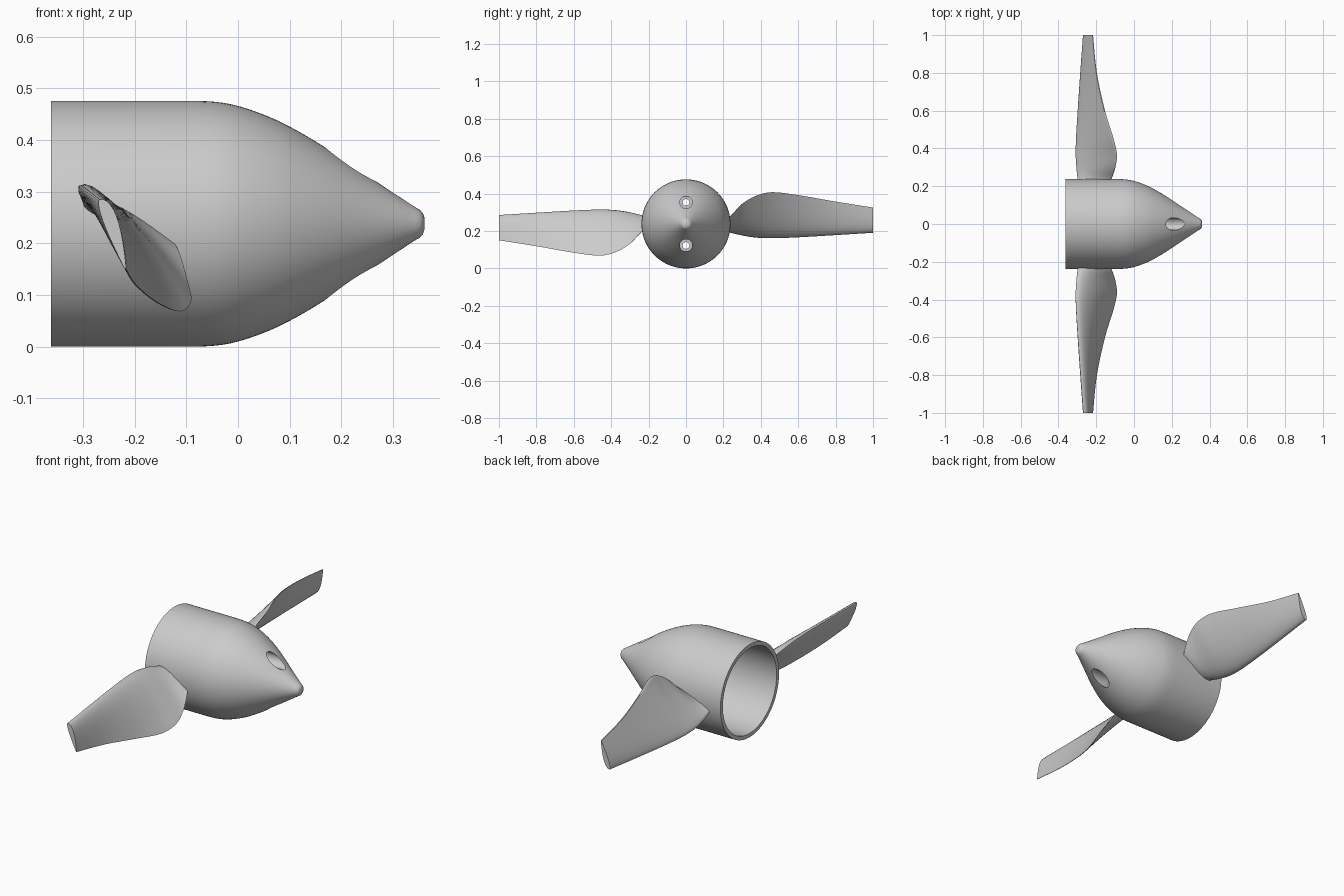
import bpy, bmesh, math
from mathutils import Vector, Matrix

if "Cube" in bpy.data.objects:
    bpy.data.objects.remove(bpy.data.objects["Cube"])

R = 0.238          # spinner radius, also height of its axis
AXIS = Vector((0, 0, R))


def make_object(name, bm):
    bmesh.ops.recalc_face_normals(bm, faces=bm.faces[:])
    mesh = bpy.data.meshes.new(name)
    bm.to_mesh(mesh)
    bm.free()
    obj = bpy.data.objects.new(name, mesh)
    bpy.context.collection.objects.link(obj)
    return obj


def smooth(obj, angle=35):
    bpy.ops.object.select_all(action='DESELECT')
    obj.select_set(True)
    bpy.context.view_layer.objects.active = obj
    bpy.ops.object.shade_smooth_by_angle(angle=math.radians(angle))


def refine(points, steps):
    """Catmull-Rom curve through points of any dimension."""
    pts = [points[0]] + list(points) + [points[-1]]
    out = []
    for a, b, c, d in zip(pts, pts[1:], pts[2:], pts[3:]):
        for k in range(steps):
            t = k / steps
            out.append(tuple(
                0.5 * (2 * q + (r - p) * t + (2 * p - 5 * q + 4 * r - s) * t ** 2
                       + (3 * q - p - 3 * r + s) * t ** 3)
                for p, q, r, s in zip(a, b, c, d)))
    return out + [tuple(points[-1])]


# Spinner shell: closed profile (x, radius) revolved around the x axis
outer = refine([(-0.08, 0.238), (-0.04, 0.2355), (0.0, 0.228), (0.05, 0.211),
                (0.10, 0.188), (0.17, 0.147), (0.27, 0.08), (0.343, 0.032)], 4)
nose = [(0.352, 0.027), (0.358, 0.020), (0.361, 0.011), (0.361, 0.0)]
inner = [(0.10, 0.0), (0.10, 0.162), (0.05, 0.189), (0.0, 0.207),
         (-0.04, 0.215), (-0.08, 0.218), (-0.362, 0.218)]
profile = [(-0.362, 0.238)] + outer + nose + inner
bm = bmesh.new()
verts = [bm.verts.new((x, 0, r)) for x, r in profile]
edges = [bm.edges.new((a, b)) for a, b in zip(verts, verts[1:] + verts[:1])
         if not (a.co.z == 0 and b.co.z == 0)]
bmesh.ops.spin(bm, geom=verts + edges, cent=(0, 0, 0), axis=(1, 0, 0),
               angle=2 * math.pi, steps=96, use_duplicate=False)
bmesh.ops.remove_doubles(bm, verts=bm.verts[:], dist=1e-5)
bmesh.ops.translate(bm, verts=bm.verts[:], vec=AXIS)
spinner = make_object("spinner", bm)

# Two counterbored screw holes, parallel to the axis
cutters = []
for side in (1, -1):
    for radius, x0, x1 in ((0.033, 0.14, 0.45), (0.018, 0.05, 0.40)):
        bm = bmesh.new()
        place = (Matrix.Translation(((x0 + x1) / 2, 0, R + side * 0.115))
                 @ Matrix.Rotation(math.pi / 2, 4, 'Y'))
        bmesh.ops.create_cone(bm, cap_ends=True, segments=40, radius1=radius,
                              radius2=radius, depth=x1 - x0, matrix=place)
        cutter = make_object("screw_hole_cutter", bm)
        cutter.hide_render = True
        cutters.append(cutter)
        mod = spinner.modifiers.new("screw_hole", 'BOOLEAN')
        mod.operation = 'DIFFERENCE'
        mod.solver = 'EXACT'
        mod.object = cutter
graph = bpy.context.evaluated_depsgraph_get()
cut_mesh = bpy.data.meshes.new_from_object(spinner.evaluated_get(graph))
spinner.modifiers.clear()
spinner.data = cut_mesh
for cutter in cutters:
    bpy.data.objects.remove(cutter)
smooth(spinner, 30)

# Blade stations: span, leading x, leading z, trailing x, trailing z, thickness
stations = refine([
    (0.222, -0.297, 0.270, -0.130, 0.208, 0.034),
    (0.25, -0.300, 0.280, -0.115, 0.182, 0.036),
    (0.30, -0.305, 0.295, -0.100, 0.130, 0.039),
    (0.37, -0.309, 0.307, -0.092, 0.088, 0.042),
    (0.46, -0.306, 0.312, -0.112, 0.067, 0.042),
    (0.60, -0.297, 0.308, -0.155, 0.083, 0.038),
    (0.80, -0.283, 0.297, -0.198, 0.118, 0.033),
    (1.00, -0.268, 0.285, -0.218, 0.150, 0.028)], 4)


def airfoil(station, n=14):
    """Section with a full front face and a nearly flat rear face."""
    y, lx, lz, tx, tz, thick = station
    lead, trail = Vector((lx, -y, lz)), Vector((tx, -y, tz))
    chord = trail - lead
    normal = Vector((-chord.z, 0, chord.x)).normalized()
    points = []
    for k in range(2 * n):
        a = math.pi * k / n
        u = (1 - math.cos(a)) / 2
        h = (2.969 * math.sqrt(u) - 1.26 * u - 3.516 * u ** 2
             + 2.843 * u ** 3 - 0.96 * u ** 4)
        share = 0.7 if k <= n else -0.3
        points.append(lead + chord * u + normal * h * thick * share)
    return points


# Two blades, the second turned half a revolution about the spinner axis
for name, turn in (("blade_front", 0), ("blade_back", math.pi)):
    bm = bmesh.new()
    rings = [[bm.verts.new(p) for p in airfoil(s)] for s in stations]
    for r0, r1 in zip(rings, rings[1:]):
        for i in range(len(r0)):
            j = (i + 1) % len(r0)
            bm.faces.new((r0[i], r0[j], r1[j], r1[i]))
    bm.faces.new(rings[0])
    bm.faces.new(rings[-1])
    bmesh.ops.rotate(bm, verts=bm.verts[:], cent=AXIS,
                     matrix=Matrix.Rotation(turn, 3, 'X'))
    smooth(make_object(name, bm), 40)
